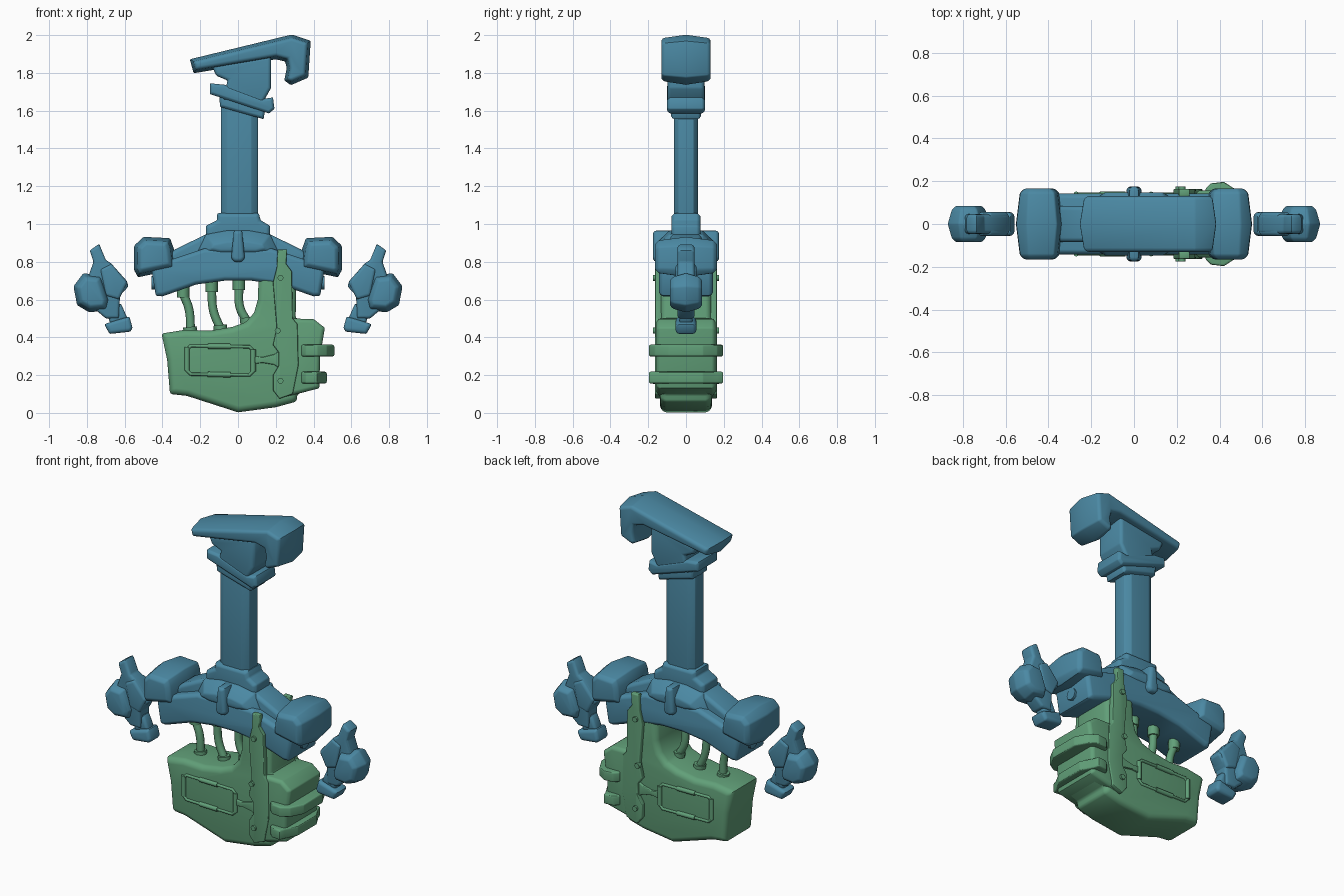
import bpy, bmesh, math
from mathutils import Vector


def material(name, rgb):
    m = bpy.data.materials.new(name)
    m.diffuse_color = (*rgb, 1)
    return m


BLUE = material("blue", (0.07, 0.25, 0.37))
GREEN = material("green", (0.12, 0.35, 0.19))


def inset_loop(pts, d):
    """Move a closed outline inwards by d with mitred corners."""
    n = len(pts)
    area = sum(pts[i][0] * pts[(i + 1) % n][1] - pts[(i + 1) % n][0] * pts[i][1] for i in range(n))
    side = 1 if area > 0 else -1
    out = []
    for i in range(n):
        p = Vector(pts[i])
        a = (p - Vector(pts[i - 1])).normalized()
        b = (Vector(pts[(i + 1) % n]) - p).normalized()
        na, nb = Vector((-a.y, a.x)) * side, Vector((-b.y, b.x)) * side
        out.append(p + (na + nb) * d / max(1 + na.dot(nb), 0.5))
    return out


def prism(name, pts, half, inset, mat, mid=0, axis='y', soft=0.007, crown=0):
    """Extrude an outline along an axis, with chamfered rims, softened edges, optional raised middle."""
    bm = bmesh.new()
    rings = []
    layers = [(-half, crown + inset), (-half + inset, crown), (half - inset, crown), (half, crown + inset)]
    if crown:
        layers.insert(2, (0, 0))
    for t, d in layers:
        loop = inset_loop(pts, d)
        rings.append([bm.verts.new((p[0], mid + t, p[1]) if axis == 'y' else (p[0], p[1], mid + t))
                      for p in loop])
    for a, b in zip(rings, rings[1:]):
        for i in range(len(a)):
            j = (i + 1) % len(a)
            bm.faces.new((a[i], a[j], b[j], b[i]))
    bm.faces.new(rings[0])
    bm.faces.new(rings[-1])
    bmesh.ops.recalc_face_normals(bm, faces=bm.faces)
    sharp = [e for e in bm.edges if e.calc_face_angle(0) > math.radians(28)]
    bmesh.ops.bevel(bm, geom=sharp, offset=soft, segments=2, profile=0.5,
                    affect='EDGES', clamp_overlap=True)
    me = bpy.data.meshes.new(name)
    bm.to_mesh(me)
    bm.free()
    ob = bpy.data.objects.new(name, me)
    me.materials.append(mat)
    bpy.context.collection.objects.link(ob)
    return ob


def tube(name, pts, radius, mat, closed=False, smooth=False):
    cu = bpy.data.curves.new(name, 'CURVE')
    cu.dimensions = '3D'
    cu.bevel_depth, cu.bevel_resolution, cu.use_fill_caps = radius, 2, True
    sp = cu.splines.new('BEZIER' if smooth else 'POLY')
    if smooth:
        sp.bezier_points.add(len(pts) - 1)
        for bp, p in zip(sp.bezier_points, pts):
            bp.co = p
            bp.handle_left_type = bp.handle_right_type = 'AUTO'
    else:
        sp.points.add(len(pts) - 1)
        for q, p in zip(sp.points, pts):
            q.co = (*p, 1)
    sp.use_cyclic_u = closed
    cu.materials.append(mat)
    bpy.context.collection.objects.link(bpy.data.objects.new(name, cu))


def flip(pts, s):
    return [(s * x, z) for x, z in pts]


# Pommel cap with hooked end, and stepped collars
prism("pommel_cap", [(-0.255, 1.872), (0.285, 2.003), (0.385, 1.97), (0.372, 1.775), (0.28, 1.735), (0.245, 1.76),
                     (0.258, 1.825), (0.25, 1.86), (0.2, 1.872), (-0.235, 1.798)], 0.13, 0.012, BLUE, crown=0.016)
prism("pommel_neck", [(-0.14, 1.84), (-0.115, 1.785), (-0.055, 1.76), (-0.08, 1.66), (0.13, 1.64), (0.175, 1.72),
                      (0.175, 1.89)], 0.097, 0.012, BLUE)
prism("slanted_collar", [(-0.148, 1.745), (-0.07, 1.737), (0.13, 1.662), (0.185, 1.67), (0.193, 1.61),
                         (0.165, 1.585), (-0.148, 1.688)], 0.1, 0.012, BLUE, soft=0.004)
prism("lower_collar", [(-0.1, 1.69), (0.145, 1.61), (0.135, 1.555), (0.1, 1.565), (-0.095, 1.62)],
      0.08, 0.012, BLUE, soft=0.004)

# Grip shaft
prism("grip_shaft", [(-0.09, -0.04), (-0.055, -0.063), (0.07, -0.063), (0.105, -0.04), (0.105, 0.04),
                     (0.07, 0.063), (-0.055, 0.063), (-0.09, 0.04)], 0.32, 0.004, BLUE, 1.32, 'z', 0.004)
prism("shaft_socket", [(-0.11, 1.057), (0.11, 1.057), (0.12, 1.02), (0.17, 0.99), (0.17, 0.91), (-0.17, 0.91),
                       (-0.17, 0.99), (-0.11, 1.02)], 0.077, 0.015, BLUE)

# Crossguard: lower arch, narrow upper ridge, centre boss
right = [(0.18, 0.87), (0.36, 0.81), (0.46, 0.77), (0.435, 0.62), (0.4, 0.617), (0.22, 0.68), (0.07, 0.7)]
prism("guard_arch", right + flip(right[::-1], -1), 0.142, 0.016, BLUE)
ridge = [(0.17, 0.945), (0.335, 0.865), (0.4, 0.8), (0.2, 0.78)]
prism("guard_ridge", ridge + flip(ridge[::-1], -1), 0.085, 0.015, BLUE)
boss = [(0.06, 0.965), (0.17, 0.945), (0.225, 0.83), (0.1, 0.8)]
prism("guard_boss", boss + flip(boss[::-1], -1), 0.148, 0.06, BLUE)
for s in (-1, 1):
    prism("guard_fin", [(-0.022, 0.965), (0.022, 0.965), (0.036, 0.82), (0.02, 0.8), (-0.02, 0.8),
                        (-0.036, 0.82)], 0.055, 0.012, BLUE, s * 0.12)
    # End blocks with bolts underneath
    prism("guard_end_block", flip([(0.36, 0.925), (0.5, 0.932), (0.55, 0.885), (0.552, 0.76), (0.53, 0.718),
                                   (0.328, 0.76), (0.34, 0.87)], s), 0.165, 0.02, BLUE, crown=0.018)
    tube("end_bolt", [(s * 0.4, 0, 0.69), (s * 0.457, 0, 0.69)], 0.036, BLUE)

    # Floating side pods
    prism("pod_spine", flip([(0.735, 0.895), (0.785, 0.86), (0.765, 0.80), (0.80, 0.7), (0.77, 0.56), (0.70, 0.5),
                             (0.63, 0.5), (0.625, 0.62), (0.58, 0.67), (0.59, 0.70), (0.67, 0.79), (0.7, 0.81)], s),
          0.046, 0.01, BLUE)
    prism("pod_shell", flip([(0.72, 0.73), (0.82, 0.74), (0.872, 0.67), (0.853, 0.57), (0.79, 0.532),
                             (0.69, 0.54), (0.675, 0.6)], s), 0.085, 0.018, BLUE, crown=0.018)
    prism("pod_stem", flip([(0.70, 0.54), (0.675, 0.47), (0.585, 0.5), (0.62, 0.58)], s), 0.035, 0.01, BLUE)
    prism("pod_foot", flip([(0.575, 0.51), (0.685, 0.478), (0.708, 0.468), (0.68, 0.418), (0.57, 0.43),
                            (0.558, 0.45)], s), 0.055, 0.012, BLUE)
    prism("pod_side_clip", flip([(0.585, 0.69), (0.67, 0.79), (0.73, 0.76), (0.7, 0.62), (0.63, 0.6)], s),
          0.056, 0.01, BLUE)

# Main green housing with a wider block behind the ribs
prism("housing", [(-0.405, 0.42), (-0.28, 0.44), (-0.15, 0.435), (-0.03, 0.455), (0.04, 0.48), (0.085, 0.53),
                  (0.105, 0.6), (0.11, 0.74), (0.31, 0.74), (0.305, 0.5), (0.4, 0.48), (0.435, 0.44),
                  (0.42, 0.3), (0.425, 0.13), (0.315, 0.1), (0.31, 0.06), (0.2, 0.03), (0, 0.003),
                  (-0.27, 0.09), (-0.36, 0.1), (-0.375, 0.28)], 0.137, 0.022, GREEN, soft=0.012)
prism("rib_block", [(0.25, 0.5), (0.4, 0.497), (0.46, 0.45), (0.435, 0.3), (0.43, 0.13), (0.25, 0.085)],
      0.157, 0.015, GREEN)

# Protruding ribs on the right end
for z, x in ((0.33, 0.51), (0.187, 0.47)):
    half_rib = [(0.335, 0.165), (0.36, 0.19), (0.42, 0.197), (x - 0.04, 0.165), (x, 0.09)]
    prism("end_rib", half_rib + [(a, -b) for a, b in half_rib[::-1]], 0.031, 0.006, GREEN, z, 'z')

# Side brackets, bolts and framed panels on both faces
for s in (-1, 1):
    y = s * 0.138
    prism("side_bracket", [(0.21, 0.865), (0.26, 0.865), (0.255, 0.79), (0.285, 0.75), (0.29, 0.5), (0.315, 0.47),
                           (0.32, 0.25), (0.29, 0.1), (0.22, 0.075), (0.185, 0.12), (0.185, 0.2), (0.215, 0.25),
                           (0.215, 0.32), (0.185, 0.36), (0.205, 0.45), (0.185, 0.69), (0.205, 0.77)],
          0.018, 0.004, GREEN, s * 0.146, soft=0.003)
    for x, z in ((0.225, 0.715), (0.21, 0.435), (0.225, 0.17)):
        tube("bracket_bolt", [(x, s * 0.15, z), (x, s * 0.176, z)], 0.016, GREEN)
    tube("panel_rail", [(x, y, z) for x, z in ((-0.25, 0.355), (0.06, 0.35), (0.08, 0.33), (0.08, 0.22),
                                               (0.06, 0.2), (-0.25, 0.205), (-0.27, 0.225), (-0.27, 0.335))],
         0.009, GREEN, closed=True)
    for ends in (((-0.27, 0.35), (-0.27, 0.225)), ((0.08, 0.335), (0.08, 0.22)),
                 ((-0.16, 0.353), (-0.04, 0.352)), ((-0.16, 0.204), (-0.04, 0.202))):
        tube("panel_sleeve", [(x, y, z) for x, z in ends], 0.014, GREEN)
    prism("panel_link", [(0.09, 0.3), (0.13, 0.295), (0.19, 0.31), (0.225, 0.33), (0.225, 0.235), (0.19, 0.255),
                         (0.13, 0.265), (0.09, 0.26)], 0.01, 0.004, GREEN, y, soft=0.003)

# Bent hoses with end collars between guard and housing
for a, b, c in (((-0.29, 0.63), (-0.26, 0.55), (-0.25, 0.43)), ((-0.14, 0.66), (-0.13, 0.54), (-0.09, 0.44)),
                ((0.005, 0.67), (0.01, 0.56), (0.05, 0.48))):
    tube("hose", [(p[0], 0, p[1]) for p in (a, b, c)], 0.023, GREEN, smooth=True)
    tube("hose_top_collar", [(a[0], 0, a[1] + 0.05), (a[0], 0, a[1] - 0.02)], 0.033, GREEN)
    tube("hose_foot_collar", [(c[0], 0, c[1] - 0.02), (c[0] - 0.005, 0, c[1] + 0.025)], 0.036, GREEN)

# Smooth shading that keeps hard edges
meshes = [o for o in bpy.context.scene.objects if o.type == 'MESH']
for o in bpy.context.scene.objects:
    o.select_set(o.type == 'MESH')
bpy.context.view_layer.objects.active = meshes[0]
bpy.ops.object.shade_smooth_by_angle(angle=math.radians(32))
